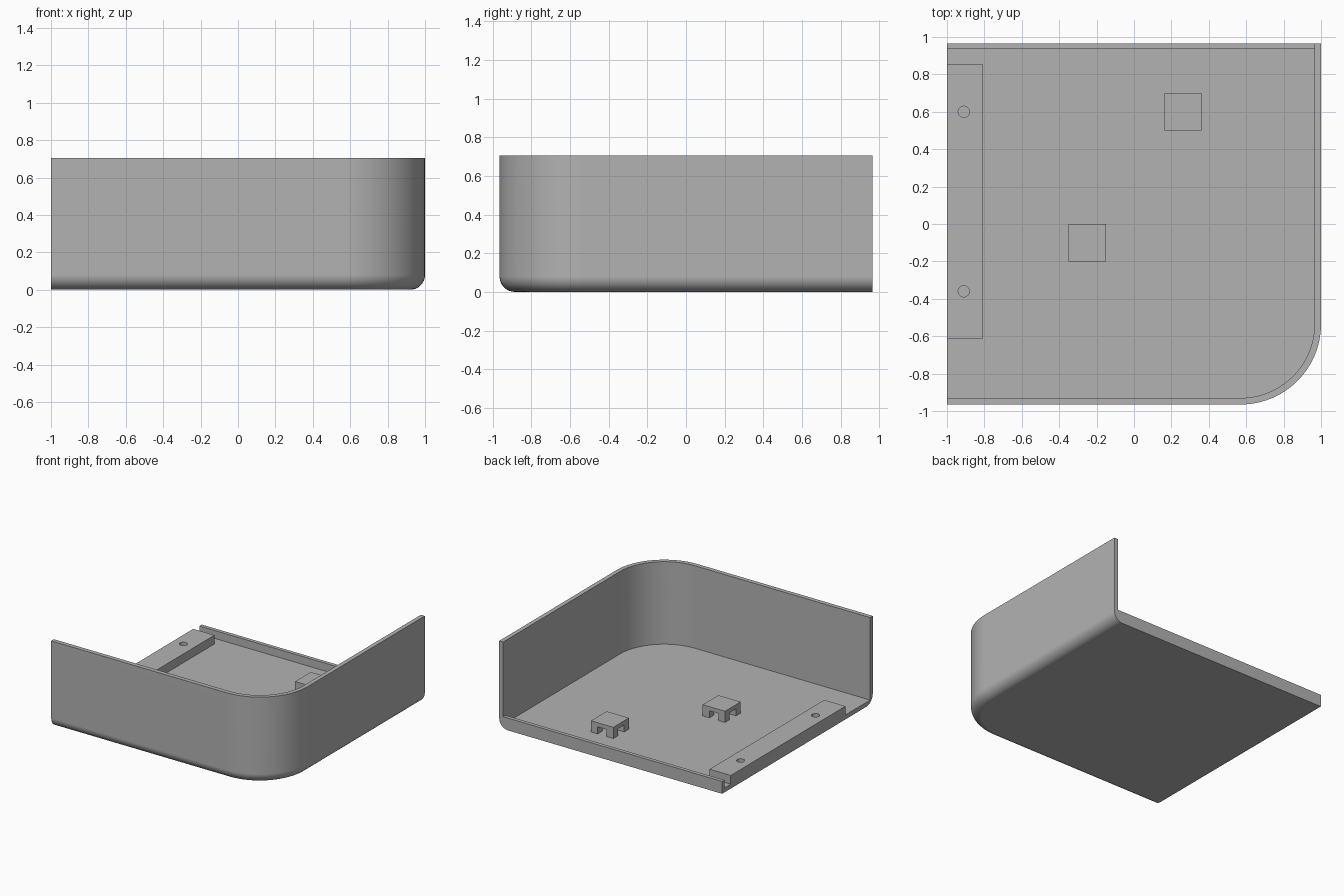
import bpy, bmesh, math

if "Cube" in bpy.data.objects:
    bpy.data.objects.remove(bpy.data.objects["Cube"], do_unlink=True)

HALF_Y, HEIGHT, WALL, FLOOR, LIP = 0.965, 0.705, 0.035, 0.036, 0.1
CORNER, FILLET = 0.43, 0.08

grey = bpy.data.materials.new("plain grey")
grey.use_nodes = True
colour = (0.45, 0.45, 0.45, 1)
grey.diffuse_color = colour
grey.node_tree.nodes["Principled BSDF"].inputs["Base Color"].default_value = colour


def finish(name, bm):
    bmesh.ops.recalc_face_normals(bm, faces=bm.faces)
    mesh = bpy.data.meshes.new(name)
    bm.to_mesh(mesh)
    bm.free()
    mesh.materials.append(grey)
    obj = bpy.data.objects.new(name, mesh)
    bpy.context.collection.objects.link(obj)
    return obj


def box(name, lo, hi):
    bm = bmesh.new()
    bmesh.ops.create_cube(bm, size=1)
    for v in bm.verts:
        v.co = [(a + b) / 2 + c * (b - a) for a, b, c in zip(lo, hi, v.co)]
    return finish(name, bm)


def outline(inset, left, back, steps=24):
    """Rectangle with one rounded corner, inset on the front and right."""
    r = CORNER - inset
    pts = [(left, back), (left, inset - HALF_Y)]
    for i in range(steps + 1):
        a = math.pi / 2 * (i / steps - 1)
        pts.append((1 - CORNER + r * math.cos(a), CORNER - HALF_Y + r * math.sin(a)))
    return pts + [(1 - inset, back)]


def loft(name, levels, left=-1, back=HALF_Y):
    """Solid through outlines given as (inset, z)."""
    bm = bmesh.new()
    rings = [[bm.verts.new((x, y, z)) for x, y in outline(d, left, back)] for d, z in levels]
    for low, high in zip(rings, rings[1:]):
        for i in range(len(low)):
            j = (i + 1) % len(low)
            bm.faces.new((low[i], low[j], high[j], high[i]))
    bm.faces.new(rings[0])
    bm.faces.new(rings[-1])
    return finish(name, bm)


def cut(obj, cutters):
    bpy.context.view_layer.objects.active = obj
    for c in cutters:
        mod = obj.modifiers.new("cut", "BOOLEAN")
        mod.operation, mod.solver, mod.object = "DIFFERENCE", "EXACT", c
        bpy.ops.object.modifier_apply(modifier=mod.name)
        bpy.data.objects.remove(c, do_unlink=True)


def smooth(obj):
    bpy.ops.object.select_all(action="DESELECT")
    obj.select_set(True)
    bpy.context.view_layer.objects.active = obj
    bpy.ops.object.shade_smooth_by_angle(angle=math.radians(30))
    obj.modifiers.new("even shading", "WEIGHTED_NORMAL").keep_sharp = True


# Tray shell: rounded bottom edge, two tall walls, low back lip, open left side
levels = []
for i in range(9):
    a = math.pi / 2 * i / 8
    levels.append((FILLET * (1 - math.sin(a)), FILLET * (1 - math.cos(a))))
shell = loft("tray_shell", levels + [(0, HEIGHT)])
cut(shell, [
    loft("interior_cutter", [(WALL, FLOOR), (WALL, 1)], -1.2, HALF_Y - 0.03),
    loft("back_opening_cutter", [(WALL, LIP), (WALL, 1)], -1.2, 1.2),
])
smooth(shell)

# Mounting rail with two screw holes
rail = box("mounting_rail", (-1, -0.615, FLOOR), (-0.81, 0.855, 0.107))
holes = []
for y in (-0.36, 0.6):
    bm = bmesh.new()
    bmesh.ops.create_cone(bm, cap_ends=True, segments=32, radius1=0.03, radius2=0.03, depth=0.4)
    bmesh.ops.translate(bm, verts=bm.verts, vec=(-0.91, y, FLOOR))
    holes.append(finish("screw_hole_cutter", bm))
cut(rail, holes)
smooth(rail)

# Cable tie blocks with crossing tunnels
for name, x, y in (("tie_block_back", 0.262, 0.6), ("tie_block_front", -0.25, -0.1)):
    block = box(name, (x - 0.1, y - 0.1, FLOOR), (x + 0.1, y + 0.1, 0.127))
    cut(block, [
        box("tunnel_cutter", (x - w, y - d, 0), (x + w, y + d, 0.093))
        for w, d in ((0.04, 0.2), (0.2, 0.04))
    ])
